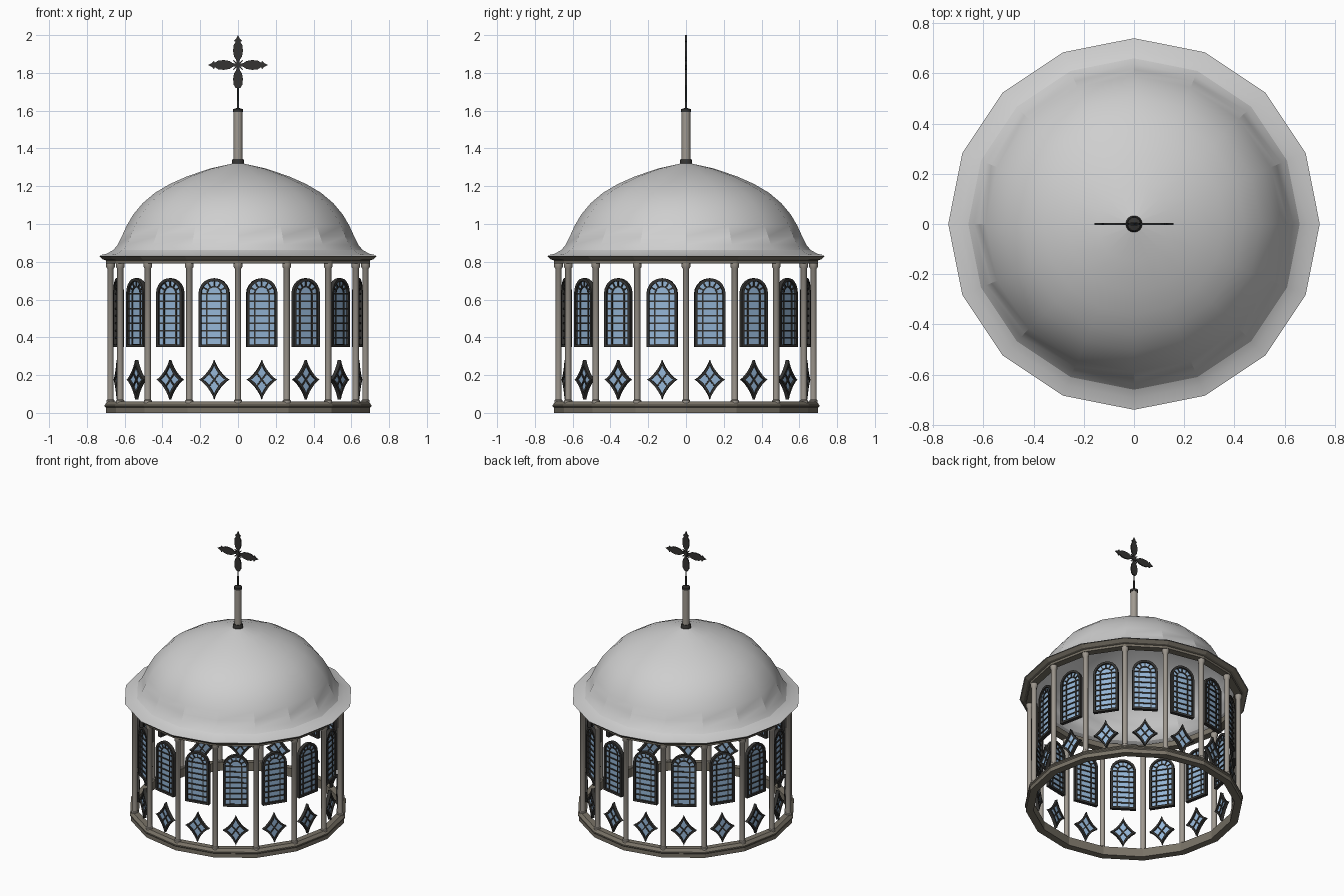
import bpy, bmesh, math
from mathutils import Vector, Matrix

if "Cube" in bpy.data.objects:
    bpy.data.objects.remove(bpy.data.objects["Cube"], do_unlink=True)

SIDES = 16
STEP = 2 * math.pi / SIDES


def material(name, r, g, b):
    m = bpy.data.materials.new(name)
    m.use_nodes = True
    m.diffuse_color = (r, g, b, 1)
    m.node_tree.nodes["Principled BSDF"].inputs["Base Color"].default_value = (r, g, b, 1)
    return m


ROOF = material("pale grey roof", 0.62, 0.62, 0.62)
STONE = material("warm stone", 0.35, 0.32, 0.28)
TRIM = material("brown trim", 0.19, 0.17, 0.135)
IRON = material("dark iron", 0.035, 0.034, 0.032)
GLASS = material("blue glass", 0.30, 0.47, 0.68)


def finish(name, bm, mat, smooth=None):
    bmesh.ops.recalc_face_normals(bm, faces=bm.faces[:])
    mesh = bpy.data.meshes.new(name)
    bm.to_mesh(mesh)
    bm.free()
    mesh.materials.append(mat)
    ob = bpy.data.objects.new(name, mesh)
    bpy.context.collection.objects.link(ob)
    if smooth:
        bpy.ops.object.select_all(action="DESELECT")
        ob.select_set(True)
        bpy.context.view_layer.objects.active = ob
        bpy.ops.object.shade_smooth_by_angle(angle=math.radians(smooth))
    return ob


def lathe(name, profile, mat, sides=SIDES, closed=False, smooth=None):
    """Revolve (radius, height) pairs about z."""
    bm = bmesh.new()
    rings = []
    for k in range(sides):
        a = 2 * math.pi * k / sides
        rings.append([bm.verts.new((r * math.cos(a), r * math.sin(a), z)) for r, z in profile])
    n = len(profile)
    for k in range(sides):
        p, q = rings[k], rings[(k + 1) % sides]
        for i in range(n if closed else n - 1):
            j = (i + 1) % n
            bm.faces.new((p[i], q[i], q[j], p[j]))
    if not closed:
        bmesh.ops.remove_doubles(bm, verts=bm.verts[:], dist=1e-5)
    return finish(name, bm, mat, smooth)


def band(bm, outer, inner, depth):
    """Flat frame between two matching outlines in the xz plane."""
    loops = [[bm.verts.new((x, y, z)) for x, z in pts]
             for pts, y in ((outer, -depth / 2), (inner, -depth / 2),
                            (inner, depth / 2), (outer, depth / 2))]
    n = len(outer)
    for a, b in zip(loops, loops[1:] + loops[:1]):
        for i in range(n):
            j = (i + 1) % n
            bm.faces.new((a[i], a[j], b[j], b[i]))


def slab(bm, pts, depth):
    """Extruded filled outline in the xz plane."""
    front, back = ([bm.verts.new((x, y, z)) for x, z in pts] for y in (-depth / 2, depth / 2))
    bm.faces.new(front)
    bm.faces.new(back[::-1])
    for i in range(len(pts)):
        j = (i + 1) % len(pts)
        bm.faces.new((front[i], front[j], back[j], back[i]))


def bar(bm, a, b, width, depth):
    a, b = Vector(a), Vector(b)
    side = (b - a).orthogonal().normalized() * width / 2
    slab(bm, [a + side, b + side, b - side, a - side], depth)


def pane(name, outline):
    bm = bmesh.new()
    bm.faces.new([bm.verts.new((x, 0, z)) for x, z in outline])
    return finish(name, bm, GLASS)


def around(ob, radius, offset):
    """Place linked copies of a part around the drum."""
    for k in range(SIDES):
        copy = ob if k == 0 else ob.copy()
        if k:
            bpy.context.collection.objects.link(copy)
        copy.matrix_world = Matrix.Rotation(STEP * (k + offset), 4, "Z") @ Matrix.Translation((0, -radius, 0))


# Dome with a flared brim
lathe("dome", [(0.74, 0.832), (0.695, 0.843), (0.66, 0.862), (0.637, 0.89), (0.615, 0.935),
               (0.59, 0.99), (0.555, 1.05), (0.505, 1.11), (0.44, 1.165), (0.36, 1.212),
               (0.27, 1.252), (0.15, 1.293), (0.02, 1.322)], ROOF, smooth=20)

# Cornice and base rings
lathe("cornice", [(0.65, 0.792), (0.70, 0.792), (0.70, 0.808), (0.715, 0.812),
                  (0.735, 0.83), (0.65, 0.83)], TRIM, closed=True)
lathe("base_ring", [(0.65, 0), (0.70, 0), (0.70, 0.028), (0.706, 0.034), (0.706, 0.042),
                    (0.69, 0.06), (0.65, 0.06)], TRIM, closed=True)

# Columns at the corners
column = lathe("column", [(0, 0.05), (0.022, 0.05), (0.022, 0.066), (0.017, 0.07), (0.017, 0.765),
                          (0.023, 0.772), (0.023, 0.795), (0, 0.795)], STONE, sides=12, smooth=40)
around(column, 0.675, 0)

# Arched windows
SILL, SPRING, HALF = 0.348, 0.630, 0.083


def arch(w, base):
    pts = [(-w, base), (w, base)]
    return pts + [(w * math.cos(math.pi * i / 10), SPRING + w * math.sin(math.pi * i / 10)) for i in range(11)]


inner = HALF - 0.015
bm = bmesh.new()
band(bm, arch(HALF, SILL), arch(inner, SILL + 0.015), 0.025)
band(bm, arch(0.042, SILL + 0.01), arch(0.035, SILL + 0.016), 0.012)
for i in range(1, 8):
    z = SILL + 0.010 + i * (SPRING - SILL - 0.010) / 7
    bar(bm, (-inner, z), (inner, z), 0.008, 0.012)
for i in range(1, 6):
    d = Vector((math.cos(math.pi * i / 6), math.sin(math.pi * i / 6)))
    c = Vector((0, SPRING))
    bar(bm, c + d * 0.038, c + d * 0.07, 0.007, 0.012)
around(finish("window_frame", bm, IRON), 0.645, 0.5)
around(pane("window_glass", arch(inner + 0.004, SILL + 0.01)), 0.645, 0.5)

# Four-pointed star windows
STAR_Z = 0.176


def star(a, b):
    pts = []
    for i in range(32):
        t = 2 * math.pi * i / 32
        c, s = math.cos(t), math.sin(t)
        pts.append((a * math.copysign(abs(c) ** 2.6, c), STAR_Z + b * math.copysign(abs(s) ** 2.6, s)))
    return pts


bm = bmesh.new()
band(bm, star(0.082, 0.105), star(0.062, 0.080), 0.022)
for s in (-1, 1):
    bar(bm, (-0.029 * s, STAR_Z - 0.037), (0.029 * s, STAR_Z + 0.037), 0.008, 0.012)
around(finish("star_frame", bm, IRON), 0.645, 0.5)
around(pane("star_glass", star(0.066, 0.085)), 0.645, 0.5)

# Spire
lathe("spire_collar", [(0, 1.31), (0.033, 1.31), (0.033, 1.335), (0.028, 1.345), (0, 1.345)], IRON, smooth=40)
lathe("spire_post", [(0.024, 1.34), (0.023, 1.598)], STONE, smooth=40)
lathe("spire_cap", [(0, 1.592), (0.027, 1.592), (0.027, 1.608), (0.006, 1.614), (0.004, 1.73), (0, 1.73)],
      IRON, sides=10, smooth=40)

# Ornamental cross: four petals with pointed tips and a rayed centre
CENTRE = Vector((0, 1.842))
ARM = [(0, 0.004), (0.028, 0.010), (0.045, 0.021), (0.075, 0.026), (0.105, 0.023), (0.122, 0.012)]
TIP = [(0.128, 0.022), (0.138, 0.010), (0.158, 0)]
bm = bmesh.new()
for k in range(4):
    along = Vector((math.cos(k * math.pi / 2), math.sin(k * math.pi / 2)))
    across = Vector((-along.y, along.x))
    pts = ARM if k == 3 else ARM + TIP
    right = [CENTRE + along * u + across * v for u, v in pts]
    left = [CENTRE + along * u - across * v for u, v in reversed(pts) if v]
    slab(bm, right + left, 0.008)
    ray = (along + across).normalized()
    bar(bm, CENTRE, CENTRE + ray * 0.035, 0.005, 0.006)
slab(bm, [CENTRE + Vector((math.cos(i * math.pi / 6), math.sin(i * math.pi / 6))) * 0.014 for i in range(12)], 0.012)
finish("cross", bm, IRON)
